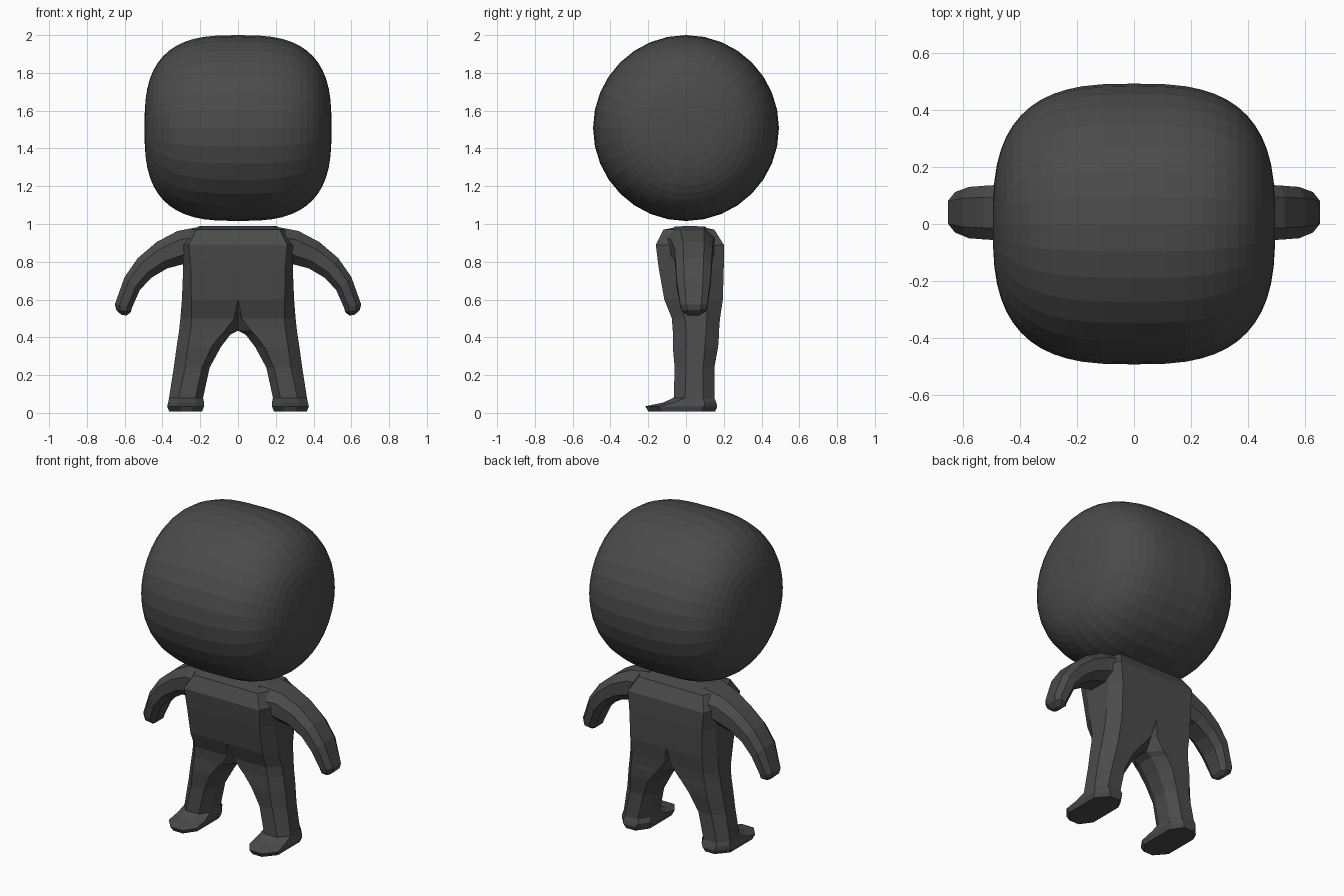
import bpy
import bmesh
from math import sin, cos, pi, copysign

if "Cube" in bpy.data.objects:
    bpy.data.objects.remove(bpy.data.objects["Cube"])

charcoal = bpy.data.materials.new("charcoal_grey")
charcoal.use_nodes = True
COLOUR = (0.07, 0.07, 0.07, 1)
charcoal.diffuse_color = COLOUR
charcoal.node_tree.nodes["Principled BSDF"].inputs["Base Color"].default_value = COLOUR


def loft(name, rings, mirrored=False):
    """Skin a list of equal rings, close both ends, optionally mirror across x."""
    bm = bmesh.new()
    loops = [[bm.verts.new(p) for p in ring] for ring in rings]
    n = len(loops[0])
    for a, b in zip(loops, loops[1:]):
        for i in range(n):
            j = (i + 1) % n
            bm.faces.new((a[i], a[j], b[j], b[i]))
    bm.faces.new(loops[0][::-1])
    bm.faces.new(loops[-1])
    bmesh.ops.recalc_face_normals(bm, faces=bm.faces[:])
    if mirrored:
        # Open the centre plane so both halves join into one skin
        inner = [f for f in bm.faces if all(abs(v.co.x) < 1e-5 for v in f.verts)]
        bmesh.ops.delete(bm, geom=inner, context='FACES')
        bmesh.ops.remove_doubles(bm, verts=bm.verts[:], dist=1e-5)
        bmesh.ops.mirror(bm, geom=bm.verts[:] + bm.edges[:] + bm.faces[:],
                         axis='X', merge_dist=1e-4)
        bmesh.ops.recalc_face_normals(bm, faces=bm.faces[:])
    mesh = bpy.data.meshes.new(name)
    bm.to_mesh(mesh)
    bm.free()
    mesh.materials.append(charcoal)
    obj = bpy.data.objects.new(name, mesh)
    bpy.context.collection.objects.link(obj)
    return obj


# Head: a barrel-like rounded block, round from the side
POWER, STEPS, SIDES = 2 / 2.9, 26, 32
head = []
for k in range(STEPS + 1):
    t = pi * (0.02 + 0.96 * k / STEPS)
    x = 0.495 * copysign(abs(cos(t)) ** POWER, cos(t))
    r = 0.492 * sin(t) ** POWER
    head.append([(x, r * cos(2 * pi * i / SIDES), 1.508 + r * sin(2 * pi * i / SIDES))
                 for i in range(SIDES)])
loft("head", head)


# Torso and legs: chamfered rings from shoulders to soles
def body_ring(z, x0, x1, y0, y1, cut_in, cut_out, cut_y):
    return [(x0 + cut_in, y0, z), (x1 - cut_out, y0, z),
            (x1, y0 + cut_y, z), (x1, y1 - cut_y, z),
            (x1 - cut_out, y1, z), (x0 + cut_in, y1, z),
            (x0, y1 - cut_y, z), (x0, y0 + cut_y, z)]


body = [
    (0.990, 0, 0.20, -0.01, 0.05, 0, 0.02, 0.02),
    (0.970, 0, 0.25, -0.12, 0.15, 0, 0.03, 0.06),
    (0.890, 0, 0.29, -0.16, 0.20, 0, 0.03, 0.08),
    (0.770, 0, 0.29, -0.145, 0.20, 0, 0.04, 0.08),
    (0.600, 0, 0.297, -0.115, 0.195, 0, 0.05, 0.08),
    (0.500, 0, 0.305, -0.075, 0.18, 0.02, 0.06, 0.07),
    (0.435, 0, 0.312, -0.07, 0.175, 0.07, 0.06, 0.07),
    (0.415, 0.04, 0.315, -0.07, 0.175, 0.05, 0.06, 0.07),
    (0.350, 0.09, 0.325, -0.07, 0.17, 0.05, 0.06, 0.07),
    (0.240, 0.15, 0.34, -0.06, 0.15, 0.04, 0.06, 0.06),
    (0.080, 0.185, 0.365, -0.065, 0.15, 0.04, 0.05, 0.06),
    (0.055, 0.18, 0.37, -0.12, 0.16, 0.04, 0.05, 0.06),
    (0.035, 0.18, 0.375, -0.215, 0.165, 0.05, 0.06, 0.07),
    (0.008, 0.19, 0.365, -0.20, 0.155, 0.05, 0.06, 0.07),
]
loft("torso_and_legs", [body_ring(*row) for row in body], mirrored=True)


# Arms: chamfered tube arching out and down from the shoulders
def arm_ring(xt, zt, xb, zb, y0, y1):
    cut = 0.22 * (y1 - y0)

    def at(f, y):
        return (xt + (xb - xt) * f, y, zt + (zb - zt) * f)
    return [at(0, y0 + cut), at(0, y1 - cut), at(0.27, y1), at(0.73, y1),
            at(1, y1 - cut), at(1, y0 + cut), at(0.73, y0), at(0.27, y0)]


arm = [
    (0.19, 0.988, 0.20, 0.80, -0.12, 0.16),
    (0.32, 0.963, 0.28, 0.79, -0.08, 0.145),
    (0.43, 0.905, 0.375, 0.765, -0.06, 0.14),
    (0.53, 0.82, 0.46, 0.715, -0.055, 0.135),
    (0.60, 0.72, 0.52, 0.65, -0.05, 0.13),
    (0.652, 0.575, 0.56, 0.56, -0.03, 0.112),
    (0.645, 0.545, 0.568, 0.533, -0.02, 0.105),
    (0.618, 0.52, 0.59, 0.515, 0.01, 0.07),
]
for name, side in (("left_arm", 1), ("right_arm", -1)):
    loft(name, [[(side * x, y, z) for x, y, z in arm_ring(*row)] for row in arm])
